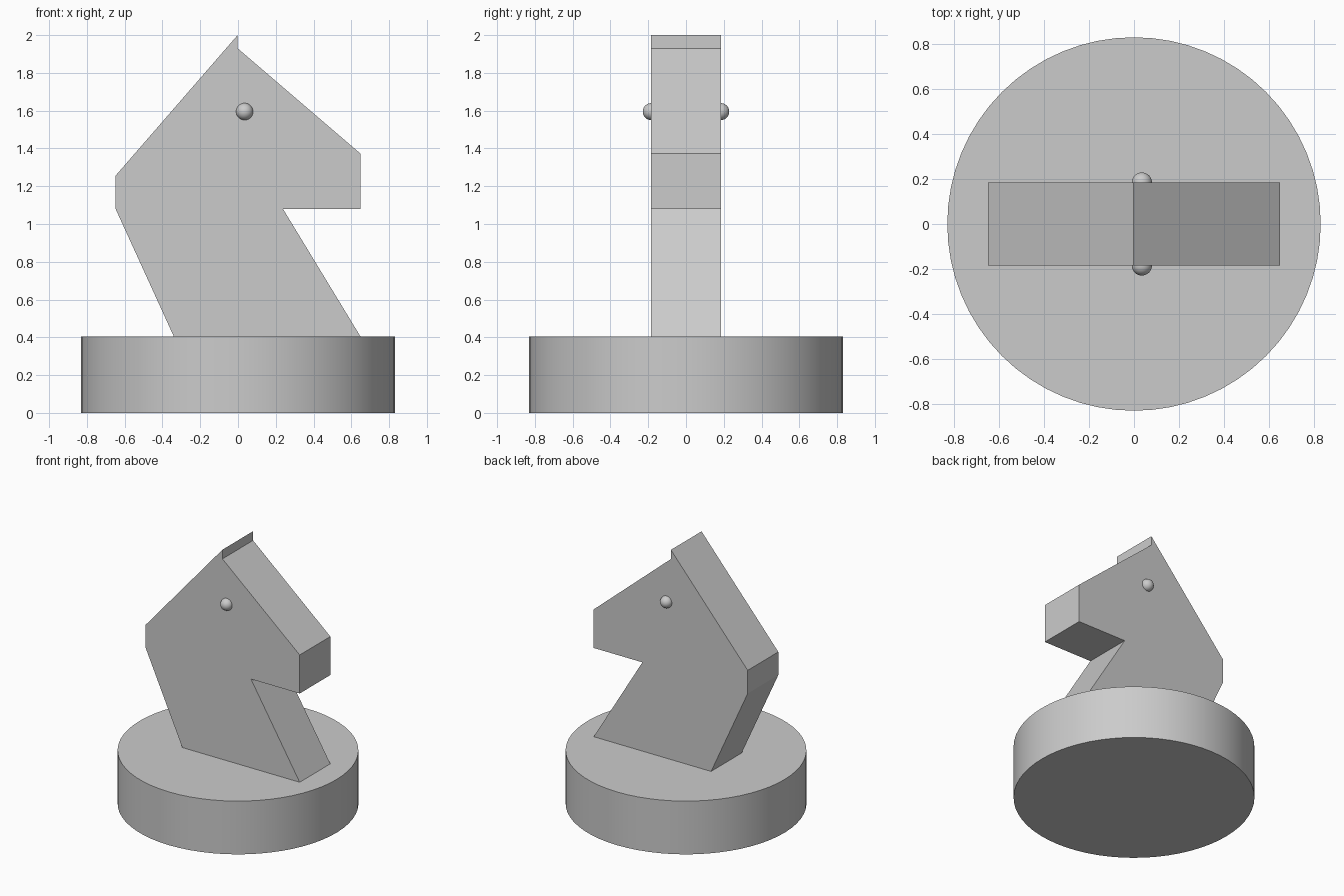
import bpy, bmesh, math

if "Cube" in bpy.data.objects:
    bpy.data.objects.remove(bpy.data.objects["Cube"], do_unlink=True)

GREY = (0.6, 0.6, 0.6, 1.0)
BASE_HEIGHT = 0.405
HALF_THICKNESS = 0.184

grey = bpy.data.materials.new("plain_grey")
grey.use_nodes = True
grey.diffuse_color = GREY
grey.node_tree.nodes["Principled BSDF"].inputs["Base Color"].default_value = GREY


def finish(obj, name, smooth=False):
    obj.name = name
    obj.data.name = name
    obj.data.materials.append(grey)
    if smooth:
        bpy.ops.object.shade_smooth_by_angle(angle=math.radians(35))


# Round base
bpy.ops.mesh.primitive_cylinder_add(vertices=64, radius=0.83, depth=BASE_HEIGHT,
                                    location=(0, 0, BASE_HEIGHT / 2))
finish(bpy.context.object, "base", smooth=True)

# Horse head: side profile (x, z) extruded through its thickness
profile = [(-0.34, BASE_HEIGHT), (0.648, BASE_HEIGHT), (0.238, 1.08), (0.648, 1.08),
           (0.648, 1.373), (-0.002, 1.93), (-0.002, 2.0), (-0.648, 1.256), (-0.648, 1.08)]
bm = bmesh.new()
face = bm.faces.new([bm.verts.new((x, -HALF_THICKNESS, z)) for x, z in profile])
side = bmesh.ops.extrude_face_region(bm, geom=[face])
bmesh.ops.translate(bm, vec=(0, 2 * HALF_THICKNESS, 0),
                    verts=[g for g in side["geom"] if isinstance(g, bmesh.types.BMVert)])
bmesh.ops.recalc_face_normals(bm, faces=bm.faces)
mesh = bpy.data.meshes.new("horse_head")
bm.to_mesh(mesh)
bm.free()
head = bpy.data.objects.new("horse_head", mesh)
bpy.context.collection.objects.link(head)
finish(head, "horse_head")

# Eyes, one on each flat side
for name, sign in (("right_eye", -1), ("left_eye", 1)):
    bpy.ops.mesh.primitive_uv_sphere_add(segments=32, ring_count=16, radius=0.045,
                                         location=(0.035, sign * HALF_THICKNESS, 1.595))
    finish(bpy.context.object, name, smooth=True)
